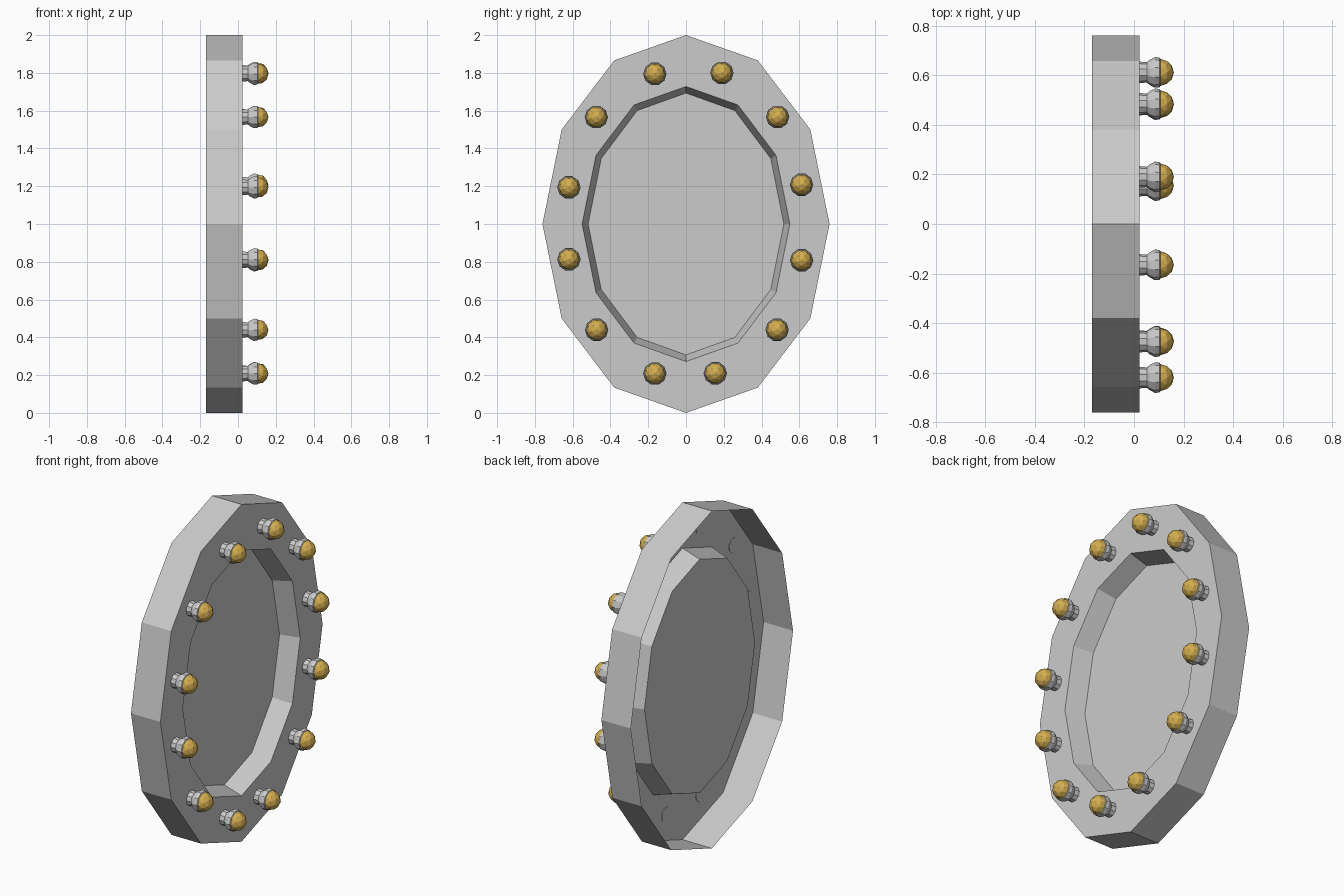
import bpy, bmesh, math
from mathutils import Matrix

cube = bpy.data.objects.get("Cube")
if cube:
    bpy.data.objects.remove(cube, do_unlink=True)


def make_material(name, color):
    mat = bpy.data.materials.new(name)
    mat.use_nodes = True
    mat.diffuse_color = color
    mat.node_tree.nodes["Principled BSDF"].inputs["Base Color"].default_value = color
    return mat


grey = make_material("grey metal", (0.6, 0.6, 0.6, 1))
gold = make_material("warm gold glass", (0.65, 0.42, 0.08, 1))


def finish(bm, name, mat, location):
    mesh = bpy.data.meshes.new(name)
    bm.to_mesh(mesh)
    bm.free()
    mesh.materials.append(mat)
    obj = bpy.data.objects.new(name, mesh)
    obj.location = location
    bpy.context.collection.objects.link(obj)
    return obj


def loft(name, rings, sides, mat, location, cap_end=True):
    """Skin elliptical rings (x, y radius, z radius) along the x axis."""
    bm = bmesh.new()
    step = math.tau / sides
    loops = [[bm.verts.new((x, ry * math.cos(i * step), rz * math.sin(i * step)))
              for i in range(sides)] for x, ry, rz in rings]
    for a, b in zip(loops, loops[1:]):
        for i in range(sides):
            j = (i + 1) % sides
            bm.faces.new((a[i], a[j], b[j], b[i]))
    if cap_end:
        bm.faces.new(loops[-1])
    return finish(bm, name, mat, location)


# Open-backed oval frame: outer wall, front border, sloped recess, panel
loft("oval_frame",
     [(-0.17, 0.76, 1.0), (0.023, 0.76, 1.0),
      (0.023, 0.55, 0.728), (-0.09, 0.518, 0.693)],
     12, grey, (0, 0, 1))

# Bulb sockets and bulbs, spaced around the border
socket_profile = [(0.019, 0.032), (0.019, 0.044), (0.052, 0.041), (0.062, 0.05),
                  (0.085, 0.062), (0.103, 0.06), (0.108, 0.052)]
spots = [(0.19, 1.8), (0.485, 1.567), (0.612, 1.208), (0.612, 0.808),
         (0.482, 0.44), (0.155, 0.21), (-0.165, 0.208), (-0.473, 0.44),
         (-0.62, 0.813), (-0.62, 1.194), (-0.475, 1.566), (-0.165, 1.795)]
for n, (y, z) in enumerate(spots, 1):
    loft(f"bulb_socket_{n}", [(x, r, r) for x, r in socket_profile],
         10, grey, (0, y, z))
    bm = bmesh.new()
    bmesh.ops.create_icosphere(bm, subdivisions=2, radius=0.055,
                               matrix=Matrix.Rotation(math.pi / 2, 4, 'Y'))
    finish(bm, f"bulb_{n}", gold, (0.106, y, z))
